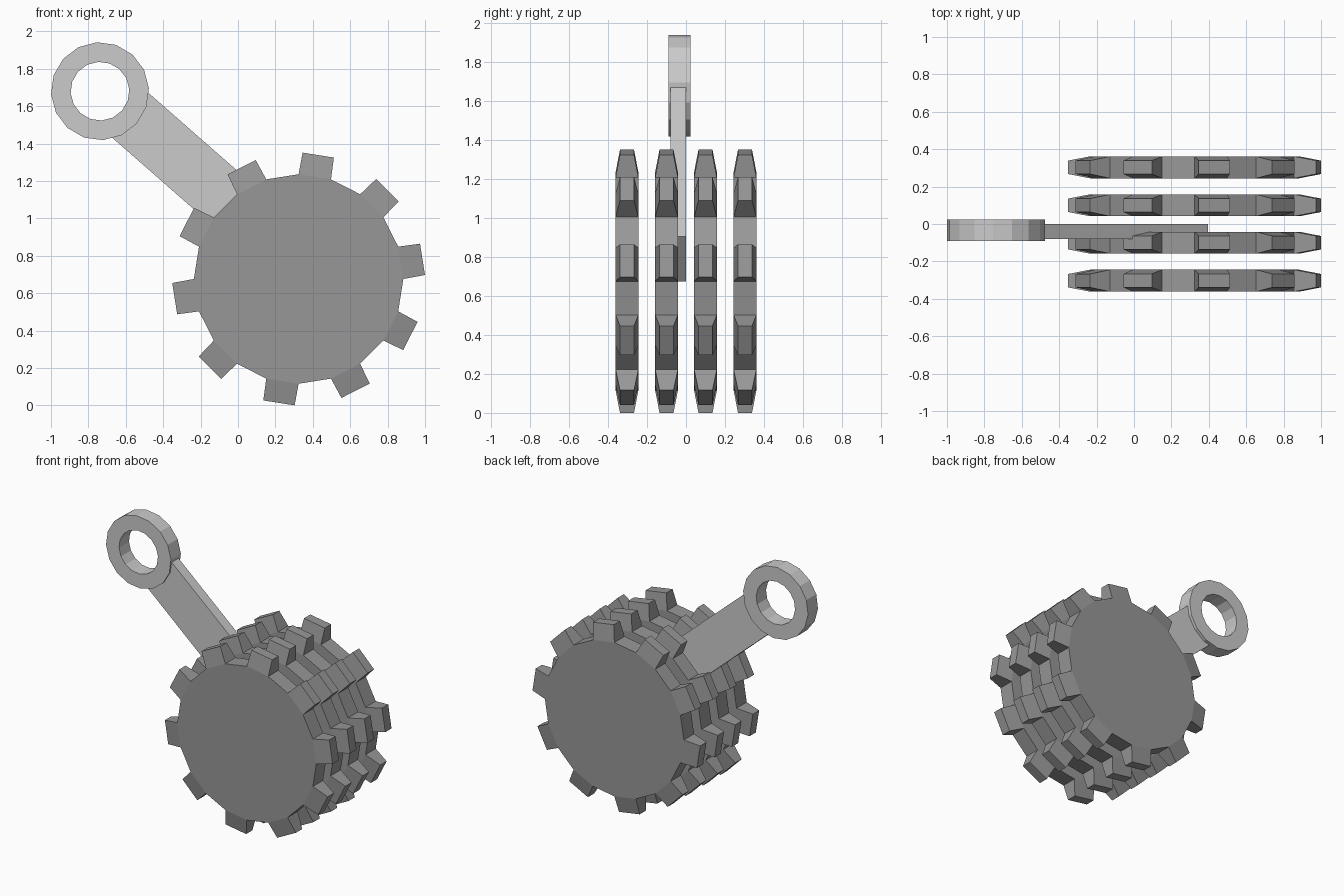
import bpy, bmesh
from math import sin, cos, pi, radians, atan2, hypot
from mathutils import Matrix, Vector

if "Cube" in bpy.data.objects:
    bpy.data.objects.remove(bpy.data.objects["Cube"])

# Parts are drawn in a local xy plane, then stood up so the face looks along -y
UPRIGHT = Matrix.Rotation(radians(90), 4, 'X')


def grey(name, value):
    mat = bpy.data.materials.new(name)
    mat.diffuse_color = (value, value, value, 1)
    mat.use_nodes = True
    mat.node_tree.nodes["Principled BSDF"].inputs["Base Color"].default_value = mat.diffuse_color
    return mat


DARK, LIGHT = grey("dark_metal", 0.31), grey("light_metal", 0.61)


def finish(bm, name, mat, location, turn=0.0):
    bmesh.ops.recalc_face_normals(bm, faces=bm.faces[:])
    mesh = bpy.data.meshes.new(name)
    bm.to_mesh(mesh)
    bm.free()
    mesh.transform(UPRIGHT @ Matrix.Rotation(turn, 4, 'Z'))
    mesh.materials.append(mat)
    obj = bpy.data.objects.new(name, mesh)
    obj.location = location
    bpy.context.collection.objects.link(obj)
    return obj


def gear(name, y):
    teeth, r_body, r_tip, half, half_tip = 10, 0.56, 0.676, 0.0585, 0.036
    pitch = 2 * pi / teeth
    bm = bmesh.new()
    bmesh.ops.create_cone(bm, cap_ends=True, segments=2 * teeth,
                          radius1=r_body, radius2=r_body, depth=2 * half)
    # every other side face becomes a tapered tooth
    sides = []
    for f in bm.faces:
        c = f.calc_center_median()
        if hypot(c.x, c.y) > 0.1:
            k = int((atan2(c.y, c.x) % (2 * pi)) / (pitch / 2))
            if k % 2 == 0:
                sides.append(f)
    tips = bmesh.ops.extrude_discrete_faces(bm, faces=sides)['faces']
    for f in tips:
        c = f.calc_center_median()
        mid = atan2(c.y, c.x)
        for v in f.verts:
            side = 1 if sin(atan2(v.co.y, v.co.x) - mid) > 0 else -1
            a = mid + side * radians(7.2)
            z = half_tip if v.co.z > 0 else -half_tip
            v.co = Vector((r_tip * cos(a), r_tip * sin(a), z))
    return finish(bm, name, DARK, (0.324, y, 0.676))


# Row of four cogs
for i, y in enumerate((-0.303, -0.1, 0.1, 0.303)):
    gear(f"cog_{i + 1}", y)

# Handle bar, a flat box running down into the cogs
start, end = Vector((-0.58, 1.555)), Vector((0.293, 0.79))
along = end - start
bm = bmesh.new()
bmesh.ops.create_cube(bm, size=1.0)
bmesh.ops.scale(bm, vec=(along.length, 0.308, 0.078), verts=bm.verts[:])
centre = (start + end) / 2
finish(bm, "handle_bar", LIGHT, (centre.x, -0.04, centre.y),
       atan2(along.y, along.x))

# Ring at the end of the handle
bm = bmesh.new()
profile = [bm.verts.new((r, 0, z)) for r, z in
           ((0.157, -0.057), (0.262, -0.057), (0.262, 0.057), (0.157, 0.057))]
edges = [bm.edges.new((profile[i], profile[(i + 1) % 4])) for i in range(4)]
bmesh.ops.spin(bm, geom=profile + edges, cent=(0, 0, 0), axis=(0, 0, 1),
               angle=2 * pi, steps=16)
bmesh.ops.remove_doubles(bm, verts=bm.verts[:], dist=0.0005)
finish(bm, "handle_ring", LIGHT, (-0.738, -0.034, 1.68), radians(3.5))
